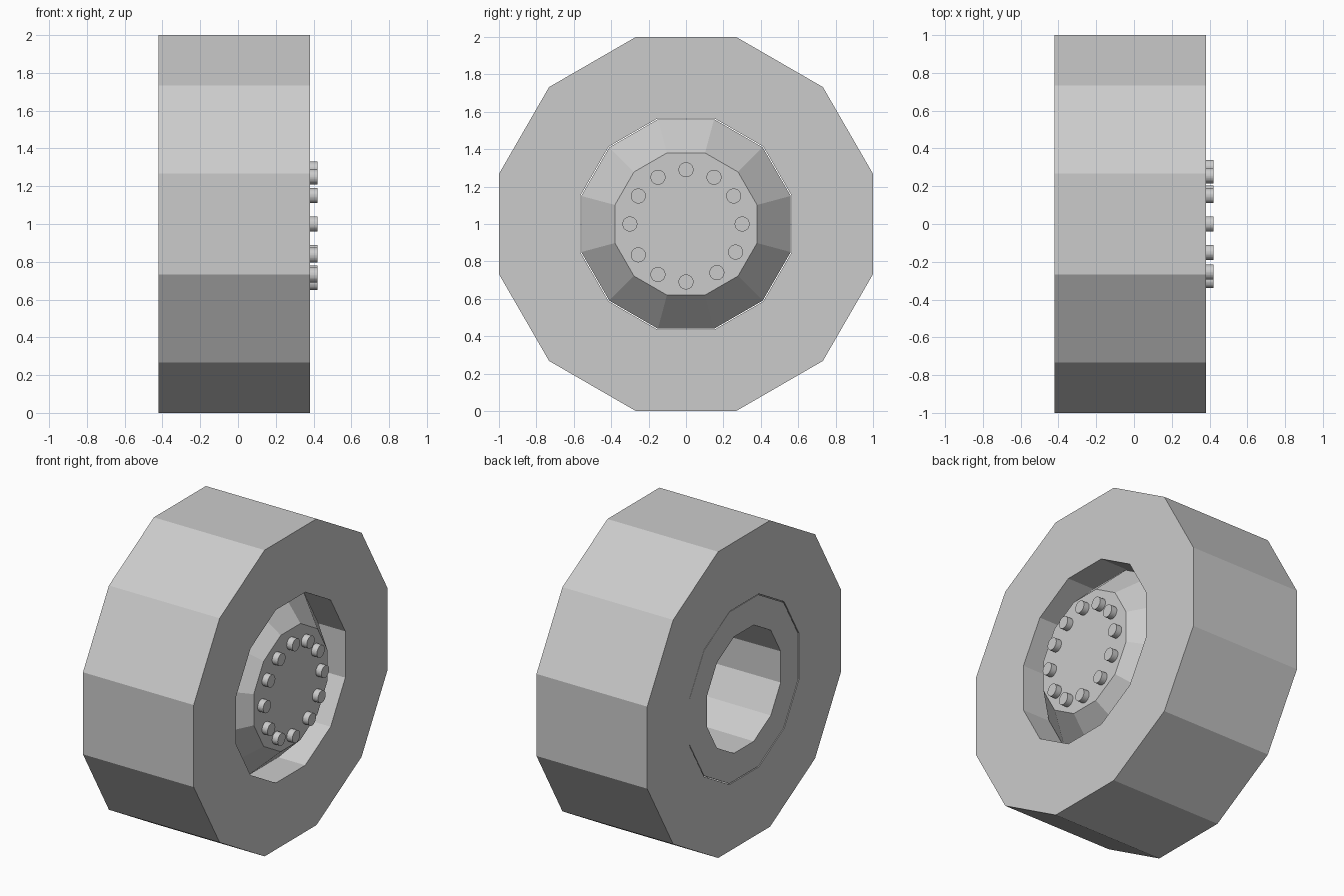
import bpy, bmesh
from math import cos, sin, pi

if "Cube" in bpy.data.objects:
    bpy.data.objects.remove(bpy.data.objects["Cube"])

SIDES = 12
CENTRE_Z = 1.0


def lathe(name, profile, closed):
    """Twelve-sided solid around the x axis; profile = (x, flat-to-centre distance)."""
    bm = bmesh.new()
    rings = []
    for x, apothem in profile:
        r = apothem / cos(pi / SIDES)
        angles = [(i + 0.5) * 2 * pi / SIDES for i in range(SIDES)]
        rings.append([bm.verts.new((x, r * cos(a), CENTRE_Z + r * sin(a))) for a in angles])
    pairs = list(zip(rings, rings[1:]))
    if closed:
        pairs.append((rings[-1], rings[0]))
    else:
        bm.faces.new(rings[0])
        bm.faces.new(rings[-1])
    for a, b in pairs:
        for i in range(SIDES):
            j = (i + 1) % SIDES
            bm.faces.new((a[i], a[j], b[j], b[i]))
    bmesh.ops.recalc_face_normals(bm, faces=bm.faces)
    mesh = bpy.data.meshes.new(name)
    bm.to_mesh(mesh)
    bm.free()
    obj = bpy.data.objects.new(name, mesh)
    bpy.context.collection.objects.link(obj)
    return obj


# Tyre: thick ring with straight bore
lathe("tyre", [(-0.42, 1.0), (0.38, 1.0), (0.38, 0.565), (-0.42, 0.565)], True)

# Hub: drum with a tapered front and a deep well open at the back
lathe("hub", [(0.38, 0.38), (0.19, 0.56), (-0.418, 0.56), (-0.418, 0.38), (0.36, 0.38 * 0.98)], False)

# Wheel nuts: slightly uneven circle (y, z offset from the axle)
nuts = [(0, .29), (.15, .25), (.255, .15), (.30, 0), (.265, -.15), (.165, -.26),
        (0, -.31), (-.15, -.27), (-.255, -.165), (-.30, 0), (-.255, .15), (-.15, .25)]
for n, (y, z) in enumerate(nuts, 1):
    bpy.ops.mesh.primitive_cylinder_add(vertices=32, radius=0.04, depth=0.05,
                                        location=(0.395, y, CENTRE_Z + z),
                                        rotation=(0, pi / 2, 0))
    bpy.context.object.name = f"wheel_nut_{n}"
